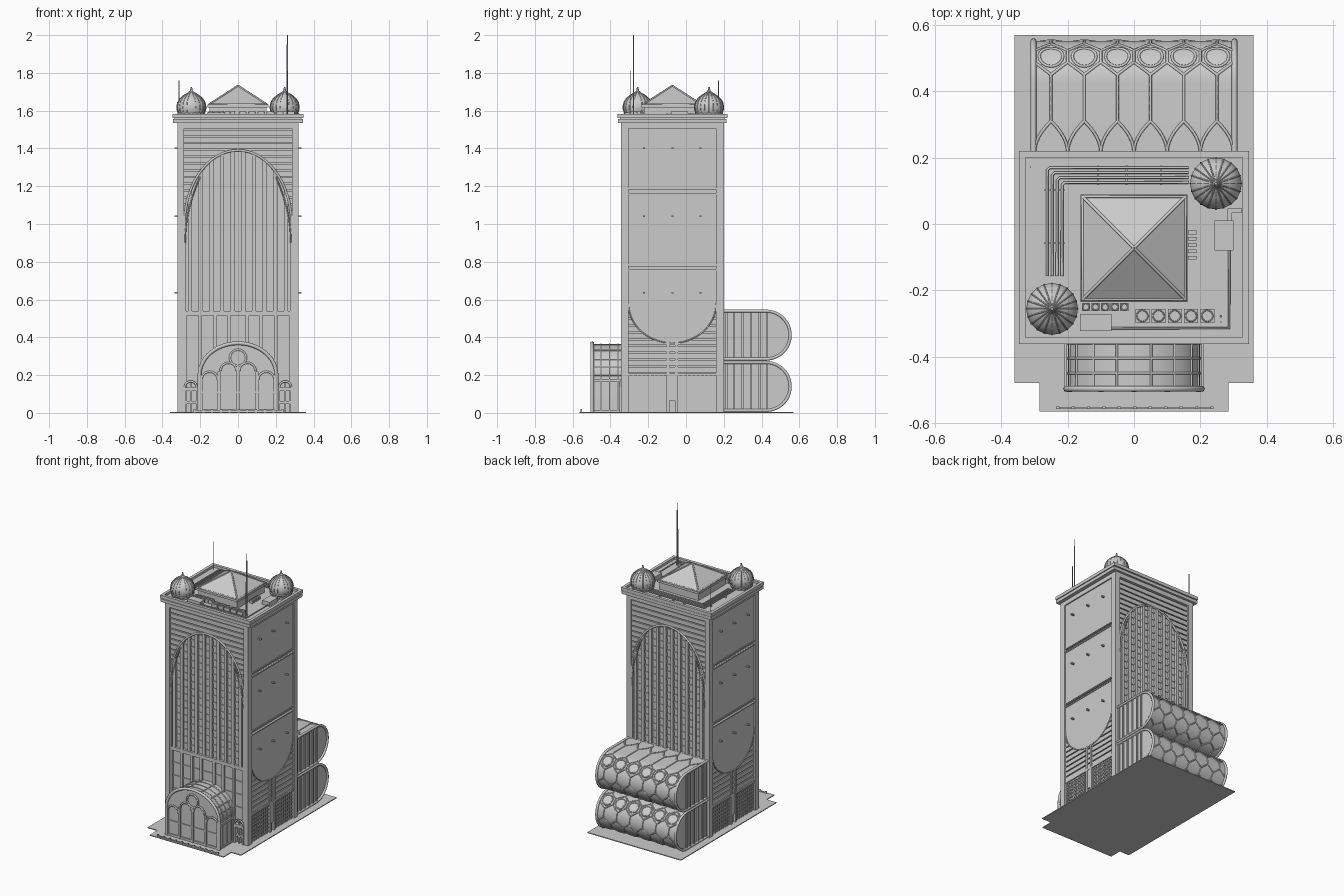
import bpy, bmesh, math
from math import sin, cos, pi, sqrt

if "Cube" in bpy.data.objects:
    bpy.data.objects.remove(bpy.data.objects["Cube"])

YC = -0.0725  # depth centre of the tower


def finish(name, bm, smooth=False):
    bmesh.ops.recalc_face_normals(bm, faces=bm.faces)
    me = bpy.data.meshes.new(name)
    bm.to_mesh(me)
    bm.free()
    ob = bpy.data.objects.new(name, me)
    bpy.context.collection.objects.link(ob)
    if smooth:
        bpy.context.view_layer.objects.active = ob
        bpy.ops.object.select_all(action='DESELECT')
        ob.select_set(True)
        bpy.ops.object.shade_smooth_by_angle(angle=math.radians(35))
    return ob


def boxes(name, items, mx=False, my=False):
    """Boxes (x0,x1,y0,y1,z0,z1) in one object, mirrored in x and/or about the tower depth centre."""
    if mx:
        items = items + [(-b, -a, c, d, e, f) for a, b, c, d, e, f in items]
    if my:
        items = items + [(a, b, 2*YC-d, 2*YC-c, e, f) for a, b, c, d, e, f in items]
    bm = bmesh.new()
    for a, b, c, d, e, f in items:
        vs = [bm.verts.new((x, y, z)) for x in (a, b) for y in (c, d) for z in (e, f)]
        for q in ((0, 1, 3, 2), (4, 6, 7, 5), (0, 4, 5, 1), (2, 3, 7, 6), (0, 2, 6, 4), (1, 5, 7, 3)):
            bm.faces.new([vs[i] for i in q])
    return finish(name, bm)


def prism(name, pts, axis, lo, hi, smooth=False):
    """Extrude a 2D outline along an axis."""
    def put(p, t):
        return {'x': (t, p[0], p[1]), 'y': (p[0], t, p[1]), 'z': (p[0], p[1], t)}[axis]
    bm = bmesh.new()
    a = [bm.verts.new(put(p, lo)) for p in pts]
    b = [bm.verts.new(put(p, hi)) for p in pts]
    bm.faces.new(a)
    bm.faces.new(b[::-1])
    for i in range(len(pts)):
        j = (i+1) % len(pts)
        bm.faces.new((a[i], a[j], b[j], b[i]))
    return finish(name, bm, smooth)


def tubes(name, paths, r, closed=False):
    cu = bpy.data.curves.new(name, 'CURVE')
    cu.dimensions = '3D'
    cu.bevel_depth, cu.bevel_resolution, cu.use_fill_caps = r, 1, True
    for p in paths:
        s = cu.splines.new('POLY')
        s.points.add(len(p)-1)
        s.use_cyclic_u = closed
        for q, c in zip(s.points, p):
            q.co = (*c, 1)
    ob = bpy.data.objects.new(name, cu)
    bpy.context.collection.objects.link(ob)
    bpy.ops.object.select_all(action='DESELECT')
    ob.select_set(True)
    bpy.context.view_layer.objects.active = ob
    bpy.ops.object.convert(target='MESH')


def flip(paths):
    return [[(x, 2*YC-y, z) for x, y, z in p] for p in paths]


def circle(x, y, z, r, n=16):
    return [(x+r*cos(2*pi*i/n), y+r*sin(2*pi*i/n), z) for i in range(n)]


# ground slab with narrower front apron and low kerb rail
prism('ground_slab', [(-.36, .57), (-.36, -.48), (-.285, -.48), (-.285, -.565), (.285, -.565),
                      (.285, -.48), (.36, -.48), (.36, .57)], 'z', 0, .006)
boxes('kerb_rail', [(-.235, .235, -.556, -.552, .006, .014)] +
      [(-.235+.0465*i, -.225+.0465*i, -.558, -.55, .006, .02) for i in range(11)])

# tower core, corner pilasters, frieze
boxes('tower_core', [(-.303, .303, -.325, .18, 0, 1.54)])
boxes('corner_pilasters', [(.285, .32, -.345, -.305, 0, 1.54)], True, True)
boxes('frieze', [(-.32, .32, -.345, -.32, 1.505, 1.54)], False, True)
boxes('side_frieze', [(.3, .32, -.34, .195, 1.505, 1.54)], True)

# big elliptical arch on front and back: siding outside, fins and floor bars inside
AZ, AA, AB = 1.0, .283, .39


def arch_z(x):
    return AZ+AB*sqrt(max(0, 1-(x/AA)**2))


siding = []
for i in range(14):
    z = 1.0+i*.036
    t = (z+.018-AZ)/AB
    x = AA*sqrt(1-t*t) if t < 1 else 0
    siding.append((x, .287, -.336, -.32, z, z+.029))
boxes('arch_siding', siding, True, True)
arc = [(AA*cos(pi*i/40), -.337, AZ+AB*sin(pi*i/40)) for i in range(41)]
tubes('arch_rim', [arc] + flip([arc]), .007)
fin_x = [.028+.0565*k for k in range(5)]
boxes('arch_fins', [(x-.011, x+.011, -.341, -.32, .53, arch_z(x)) for x in fin_x]
      + [(.274, .287, -.341, -.32, .53, 1.02)], True, True)
floors = []
for i in range(17):
    z = .57+.049*i
    w = AA*sqrt(1-((z-AZ)/AB)**2) if z > AZ else AA
    floors.append((-w, w, -.33, -.32, z, z+.014))
boxes('floor_bars', floors, False, True)
inner = [[(s*(.28-.08*t*t), -.339, .9+.35*t) for t in [i/8 for i in range(9)]] for s in (1, -1)]
tubes('arch_inner_ribs', inner + flip(inner), .004)

# lower front and back bays
boxes('bay_band', [(-.287, .287, -.342, -.32, .515, .54)], False, True)
boxes('bay_piers', [(x-.009, x+.009, -.34, -.32, 0, .52) for x in (.05, .12, .2, .278)]
      + [(0, .285, -.331, -.32, z, z+.01) for z in (.24, .33, .42)], True, True)
side_arch = [[(s*.25+.032*cos(pi*i/12), -.345, .135+.032*sin(pi*i/12)) for i in range(13)] for s in (1, -1)]
tubes('small_side_arches', side_arch, .006)
boxes('small_side_doors', [(.213, .223, -.352, -.32, 0, .135), (.277, .287, -.352, -.32, 0, .135),
                           (.213, .287, -.35, -.32, .115, .135), (.223, .277, -.347, -.32, .05, .062),
                           (.247, .253, -.347, -.32, 0, .16)], True)

# side walls: smooth panels ending in a hanging ellipse, split by bands
SA = .2325


def hang(y):
    return .58-.21*sqrt(max(0, 1-((y-YC)/SA)**2))


low = [(YC-SA*cos(pi*i/32), hang(YC-SA*cos(pi*i/32))) for i in range(33)]
for s, side in ((1, 'right'), (-1, 'left')):
    x0, x1 = sorted((s*.29, s*.312))
    prism('side_panel_low_'+side, low+[(.16, .76), (-.305, .76)], 'x', x0, x1)
    rim = [(s*.312, y, z) for y, z in low]
    tubes('side_panel_rim_'+side, [rim], .004)
boxes('side_panels_upper', [(.29, .312, -.305, .16, .775, 1.165), (.29, .312, -.305, .16, 1.18, 1.505)], True)
boxes('side_bands', [(.29, .317, -.305, .16, z-.004, z+.004) for z in (.757, .783, 1.16, 1.186)], True)
boxes('side_lights', [(.31, .335, y-.005, y+.005, z-.004, z+.004) for y in (-.222, YC, .077)
                      for z in (.635, 1.04, 1.4)], True)
slats = []
for i in range(10):
    z = .215+.036*i
    t = (.58-z)/.21
    h = SA*sqrt(1-t*t) if t < 1 else 0
    slats += [(.29, .311, -.306, YC-h, z, z+.028), (.29, .311, YC+h, .161, z, z+.028)]
boxes('side_siding', slats, True)
boxes('side_centre_pier', [(.29, .318, -.102, -.088, 0, .375), (.29, .318, -.057, -.043, 0, .375),
                           (.29, .314, -.1, -.045, .065, .2), (.29, .316, -.306, .161, .198, .212)], True)
boxes('side_lattice', [(.29, .31, y0+.0225*i, y0+.0225*i+.006, 0, .2) for y0 in (-.305, -.04) for i in range(9)]
      + [(.29, .309, a, b, .012+.025*j, .02+.025*j) for a, b in ((-.305, -.1), (-.043, .16)) for j in range(8)], True)

# cornice, roof deck and parapet
boxes('cornice', [(-.345, .345, -.36, .215, 1.535, 1.556), (-.335, .335, -.35, .205, 1.55, 1.566)])
boxes('parapet', [(-.347, .347, -.362, -.342, 1.56, 1.582), (-.347, .347, .2, .22, 1.56, 1.582),
                  (-.347, -.327, -.362, .22, 1.56, 1.582), (.327, .347, -.362, .22, 1.56, 1.582)])

# skylight pyramid
boxes('skylight_base', [(-.15, .15, YC-.15, YC+.15, 1.56, 1.632), (-.162, .162, YC-.162, YC+.162, 1.618, 1.632)])
bm = bmesh.new()
corners = [(-.155, YC-.155, 1.632), (.155, YC-.155, 1.632), (.155, YC+.155, 1.632), (-.155, YC+.155, 1.632)]
apex = bm.verts.new((0, YC, 1.732))
ring = [bm.verts.new(c) for c in corners]
bm.faces.new(ring)
for i in range(4):
    bm.faces.new((ring[i], ring[(i+1) % 4], apex))
finish('skylight_pyramid', bm)
tubes('skylight_ridges', [[c, (0, YC, 1.732)] for c in corners], .005)
tubes('skylight_frame', [corners], .006, True)

# ribbed onion domes
prof = [(.066, 1.56), (.07, 1.585), (.077, 1.605), (.078, 1.622), (.073, 1.645), (.06, 1.665),
        (.04, 1.682), (.018, 1.695), (.006, 1.705), (.002, 1.725)]
for nm, cx, cy in (('dome_back_right', .247, .122), ('dome_front_left', -.247, -.256)):
    bm = bmesh.new()
    rows = [[bm.verts.new(p) for p in circle(cx, cy, z, r, 20)] for r, z in prof]
    for a, b in zip(rows, rows[1:]):
        for i in range(20):
            j = (i+1) % 20
            bm.faces.new((a[i], a[j], b[j], b[i]))
    bm.faces.new(rows[0])
    bm.faces.new(rows[-1])
    finish(nm, bm, True)
    tubes(nm+'_ribs', [[(cx+r*cos(pi*k/10), cy+r*sin(pi*k/10), z) for r, z in prof] for k in range(20)], .002)
    tubes(nm+'_ring', [circle(cx, cy, 1.583, .07, 20)], .005, True)

# masts
tubes('main_mast', [[(.262, -.278, 1.56), (.262, -.278, 1.95)]], .004)
tubes('thin_masts', [[(.262, -.278, 1.9), (.262, -.278, 2.0)], [(.262, -.296, 1.56), (.262, -.296, 1.81)],
                     [(-.312, .172, 1.56), (-.312, .172, 1.76)]], .002)

# rooftop plant: pipe runs, fan units, ducts
tubes('roof_pipes', [[(-.262+d, -.157, 1.58), (-.262+d, .162-d, 1.58), (-.254+d, .17-d, 1.58), (.165, .17-d, 1.58)]
                     for d in (0, .015, .03, .045)], .004)
boxes('pipe_supports', [(-.27, -.21, y, y+.005, 1.56, 1.577) for y in (-.06, .1)]
      + [(x, x+.005, .118, .177, 1.56, 1.577) for x in (-.11, -.025, .08)])
fans = [(.025+.049*i, -.277, .021) for i in range(5)] + [(-.145+.029*i, -.25, .0125) for i in range(5)]
boxes('fan_units', [(x-r, x+r, y-r, y+r, 1.56, 1.592) for x, y, r in fans])
tubes('fan_rings', [circle(x, y, 1.594, r*.8) for x, y, r in fans], .002, True)
boxes('fan_blades', [b for x, y, r in fans for b in ((x-r*.8, x+r*.8, y-.002, y+.002, 1.591, 1.595),
                                                    (x-.002, x+.002, y-r*.8, y+r*.8, 1.591, 1.595))])
boxes('plant_boxes', [(-.163, -.068, -.322, -.272, 1.56, 1.59), (.242, .3, -.08, .01, 1.56, 1.595),
                      (.282, .295, .005, .046, 1.57, 1.585), (.282, .325, .034, .046, 1.57, 1.585)]
      + [(.163, .188, -.107+.019*i, -.096+.019*i, 1.56, 1.585) for i in range(5)])
tubes('duct_line', [[(.287, -.08, 1.575), (.287, -.314, 1.575), (-.068, -.314, 1.575)]], .004)

# vaulted entrance pavilion
PW, PZ, PH = .2, .2, .165


def vault(k, n=24, grow=0.0):
    return ((PW+grow)*cos(pi*k/n), PZ+(PH+grow)*sin(pi*k/n))


prism('pavilion_body', [(-PW, 0), (PW, 0)] + [vault(k) for k in range(25)], 'y', -.494, -.32, True)
tubes('pavilion_ribs', [[(p[0], y, p[1]) for p in [(PW, 0)]+[vault(k) for k in range(25)]+[(-PW, 0)]]
                        for y in (-.36, -.405, -.45)], .004)
rim = [(p[0], -.497, p[1]) for p in [(PW+.004, 0)]+[vault(k, 24, .004) for k in range(25)]+[(-PW-.004, 0)]]
tubes('pavilion_front_rim', [rim], .01)
tubes('pavilion_purlins', [[(vault(k)[0], -.497, vault(k)[1]), (vault(k)[0], -.34, vault(k)[1])]
                           for k in (0, 2, 4, 7, 10, 14, 17, 20, 22, 24)], .004)
pw = []
for x, z in ((-.15, .175), (-.05, .222), (.05, .222), (.15, .175)):
    pw.append([(x+.043*cos(pi*i/14), -.499, z+.043*sin(pi*i/14)) for i in range(15)])
tubes('pavilion_window_arches', pw, .006)
tubes('pavilion_rose', [[(.043*cos(pi*i/10), -.499, .292+.043*sin(pi*i/10)) for i in range(20)]], .006, True)
boxes('pavilion_columns', [(x-.008, x+.008, -.506, -.49, 0, z) for x, z in
                           ((-.195, .2), (-.1, .22), (0, .25), (.1, .22), (.195, .2))]
      + [(-.2, .2, -.502, -.49, 0, .02), (-.2, .2, -.5, -.49, .105, .113)])
boxes('pavilion_side_frames', [(.195, .21, -.505, -.34, .165, .18), (.195, .208, -.505, -.34, 0, .015)], True)

# two stacked rounded wings at the back with a tracery skin
R, Y0, Y1 = .127, .2, .425


def skin(x, s, zc):
    if s < Y1-Y0:
        return (x, Y0+s, zc+R)
    a = (s-(Y1-Y0))/R
    return (x, Y1+R*sin(a), zc+R*cos(a))


def line(p, q, zc, n=5):
    return [skin(p[0]+(q[0]-p[0])*i/n, p[1]+(q[1]-p[1])*i/n, zc) for i in range(n+1)]


for nm, zc in (('lower', .14), ('upper', .412)):
    outline = [(.17, zc+R)]+[(Y1+R*sin(pi*i/24), zc+R*cos(pi*i/24)) for i in range(25)]+[(.17, zc-R)]
    prism(nm+'_wing_body', outline, 'x', -.3, .3, True)
    tubes(nm+'_wing_rims', [[(x, y, z) for y, z in outline] for x in (-.303, .303)], .009)
    net, rings = [], []
    for k in range(6):
        x = -.25+.1*k
        net.append(line((x, .11), (x, .25), zc))
        for d in (-.05, .05):
            net.append([skin(x+d*(1-(i/6)**2), .015+.095*i/6, zc) for i in range(7)])
            for s in (.25, .43):  # hexagonal cell rows
                net += [line((x, s), (x+d, s+.04), zc), line((x+d, s+.04), (x+d, s+.085), zc),
                        line((x+d, s+.085), (x, s+.125), zc)]
        net += [line((x, .375), (x, .43), zc), line((x, .555), (x, .62), zc)]
        rings.append([skin(x+.036*cos(pi*i/8), .3125+.036*sin(pi*i/8), zc) for i in range(16)])
    tubes(nm+'_wing_tracery', net, .0045)
    tubes(nm+'_wing_rings', rings, .0045, True)
    boxes(nm+'_wing_side_ribs', [(.295, .308, y-.005, y+.005, zc-R, zc+R) for y in
                                 (.215, .255, .3, .345, .39, .43)], True)
boxes('wing_divider', [(-.3, .3, .18, .43, .262, .29)])
